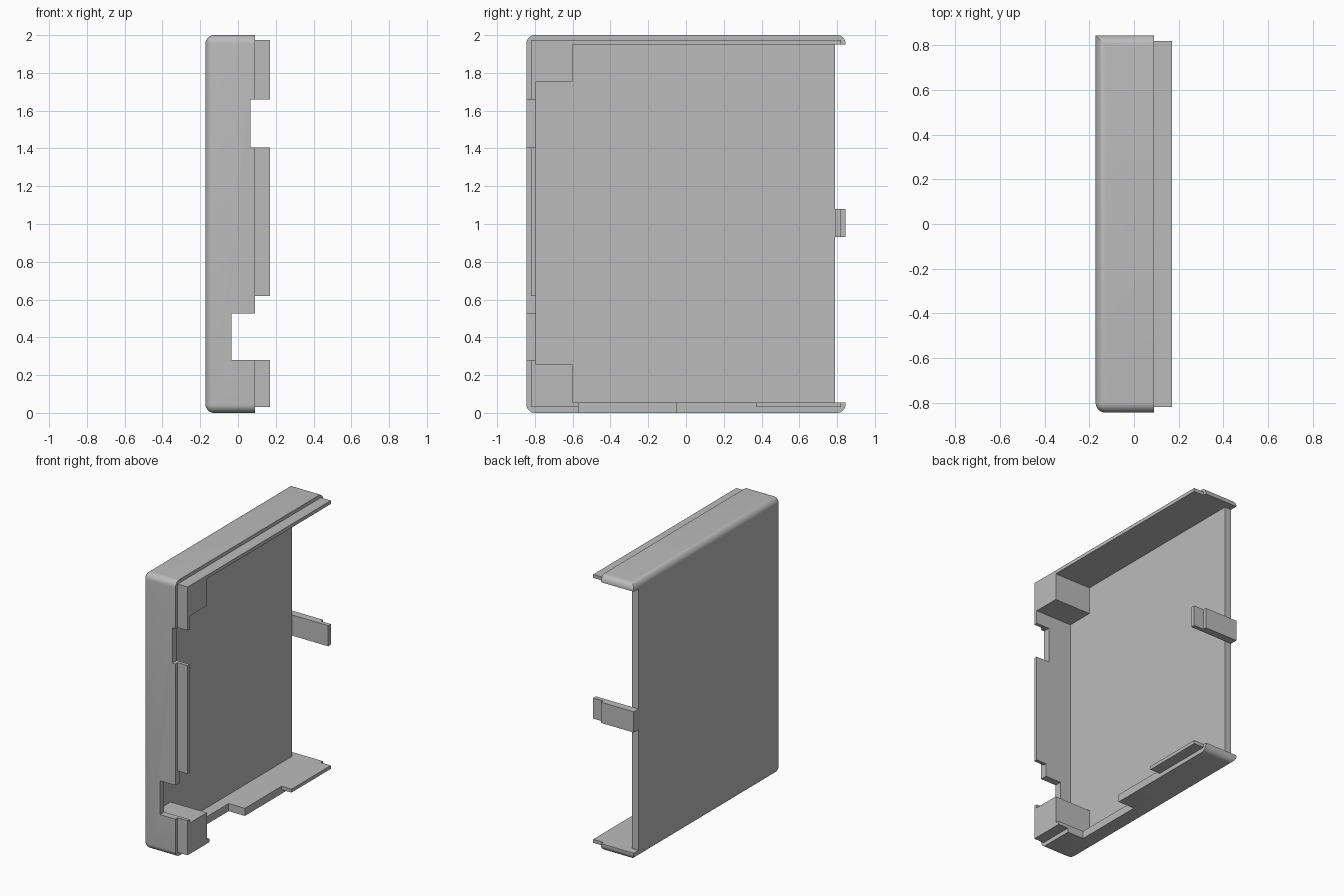
import bpy
import bmesh

default = bpy.data.objects.get("Cube")
if default:
    bpy.data.objects.remove(default, do_unlink=True)

grey = bpy.data.materials.new("plain_grey")
grey.use_nodes = True
colour = (0.5, 0.5, 0.5, 1)
grey.diffuse_color = colour
grey.node_tree.nodes["Principled BSDF"].inputs["Base Color"].default_value = colour


def add_object(name, bm):
    bmesh.ops.recalc_face_normals(bm, faces=bm.faces)
    mesh = bpy.data.meshes.new(name)
    bm.to_mesh(mesh)
    bm.free()
    mesh.materials.append(grey)
    obj = bpy.data.objects.new(name, mesh)
    bpy.context.collection.objects.link(obj)
    return obj


def prism(points, x0, x1):
    """Extrude a (y, z) outline along x."""
    bm = bmesh.new()
    face = bm.faces.new([bm.verts.new((x0, y, z)) for y, z in points])
    grown = bmesh.ops.extrude_face_region(bm, geom=[face])["geom"]
    moved = [v for v in grown if isinstance(v, bmesh.types.BMVert)]
    bmesh.ops.translate(bm, verts=moved, vec=(x1 - x0, 0, 0))
    return bm


def box(x, y, z):
    return prism([(y[0], z[0]), (y[1], z[0]), (y[1], z[1]), (y[0], z[1])], *x)


def combine(target, bm, operation="DIFFERENCE"):
    """Apply one boolean and discard the helper."""
    helper = add_object("helper", bm)
    helper.hide_render = True
    mod = target.modifiers.new("boolean", "BOOLEAN")
    mod.operation = operation
    mod.solver = "EXACT"
    mod.object = helper
    bpy.context.view_layer.update()
    graph = bpy.context.evaluated_depsgraph_get()
    result = bpy.data.meshes.new_from_object(target.evaluated_get(graph))
    target.modifiers.clear()
    target.data = result
    bpy.data.objects.remove(helper, do_unlink=True)


LEFT, RIM, LIP, FLOOR = -0.172, 0.09, 0.17, -0.12
HALF, BACK = 0.845, 0.79

# Outer shell: rounded along the depth and around the large face, sharp at its back edge
bm = box((LEFT, RIM), (-HALF, HALF), (0, 2))
rounded = []
for edge in bm.edges:
    a, b = (v.co for v in edge.verts)
    mid = (a + b) / 2
    along_x = abs(a.x - b.x) > 0.1
    if along_x or (mid.x < 0 and mid.y < HALF - 0.01):
        rounded.append(edge)
bmesh.ops.bevel(bm, geom=rounded, offset=0.045, segments=8, profile=0.5,
                affect="EDGES", clamp_overlap=True)
shell = add_object("half_shell", bm)

# Stepped lip above the rim
combine(shell, box((-0.05, LIP), (-0.82, 0.82), (0.03, 1.975)), "UNION")

# Cavity, leaving two square screw posts at the front corners
combine(shell, prism([(-0.6, 0.055), (BACK, 0.055), (BACK, 1.95), (-0.6, 1.95),
                      (-0.6, 1.755), (-0.795, 1.755), (-0.795, 0.255),
                      (-0.6, 0.255)], FLOOR, 0.5))

# Open back on both sides of the central tab
for z in ((0.055, 0.93), (1.08, 1.95)):
    combine(shell, box((-0.5, 0.5), (BACK, 1), z))

# Notches in the front wall, and the gap in its lip
for x, z in ((0.065, (1.405, 1.66)), (-0.035, (0.28, 0.525)), (RIM, (0.5, 0.62))):
    combine(shell, box((x, 0.5), (-1, -0.7), z))

# Notch in the bottom wall, and the gap in its lip
for x, y in ((-0.04, (-0.57, -0.05)), (RIM, (-0.1, 0.37))):
    combine(shell, box((x, 0.5), y, (-0.5, 0.2)))

# Blind screw holes in the posts
for z in (0.165, 1.845):
    bm = bmesh.new()
    bmesh.ops.create_cone(bm, cap_ends=True, segments=24, radius1=0.023,
                          radius2=0.023, depth=0.4)
    for v in bm.verts:
        v.co = (v.co.z + 0.17, v.co.x - 0.69, v.co.y + z)
    combine(shell, bm)

bpy.ops.object.select_all(action="DESELECT")
shell.select_set(True)
bpy.context.view_layer.objects.active = shell
bpy.ops.object.shade_smooth_by_angle()
